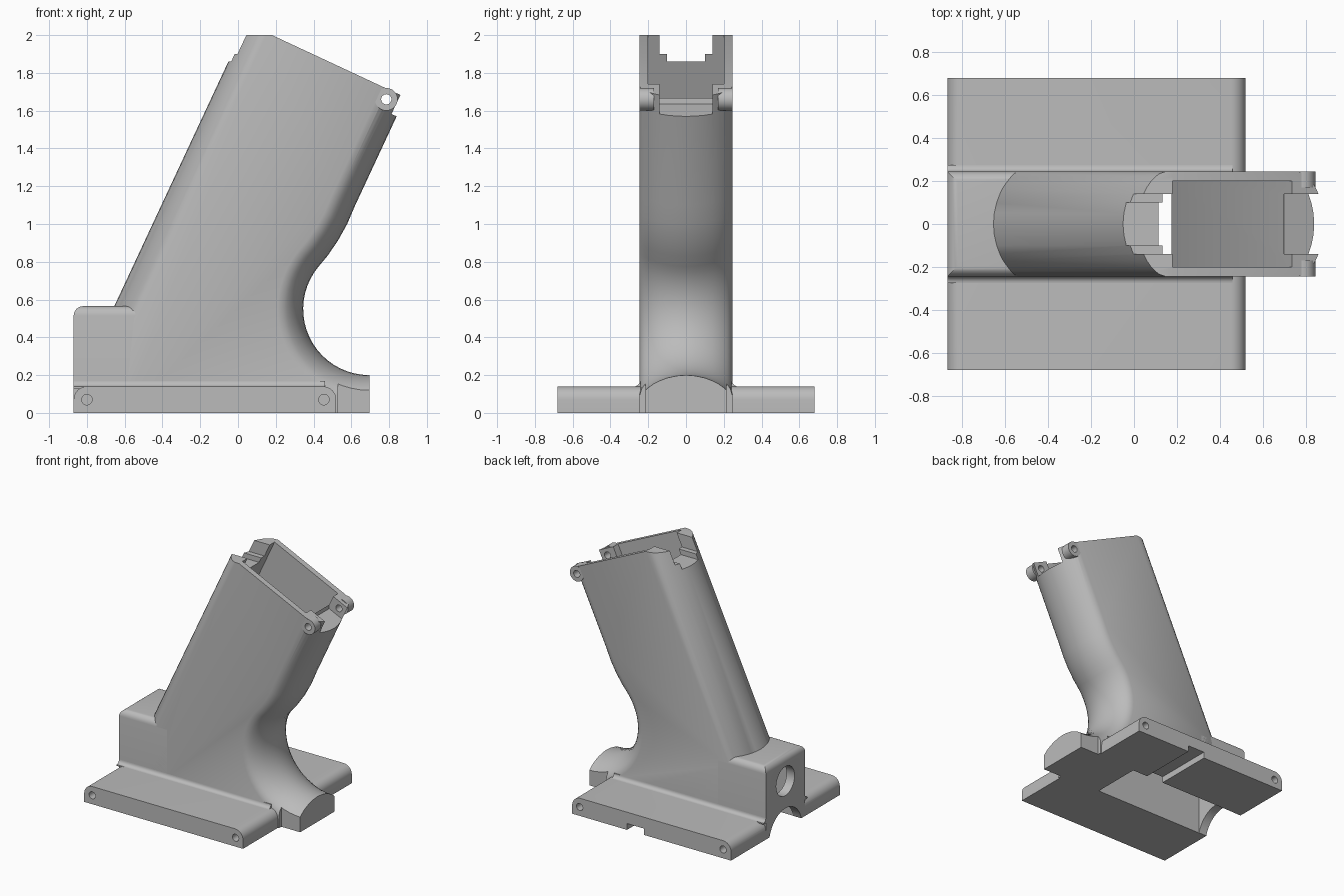
import bpy, bmesh, math
from mathutils import Vector

if "Cube" in bpy.data.objects:
    bpy.data.objects.remove(bpy.data.objects["Cube"])

TILT = math.tan(math.radians(25))
HALF = 0.245            # half width of the grip

grey = bpy.data.materials.new("plain_grey")
grey.use_nodes = True
grey.diffuse_color = (0.5, 0.5, 0.5, 1)
grey.node_tree.nodes["Principled BSDF"].inputs["Base Color"].default_value = (0.5, 0.5, 0.5, 1)


def loft(name, slices):
    """Skin a row of (y, xz outline) slices and cap both ends."""
    bm = bmesh.new()
    rings = [[bm.verts.new((p[0], y, p[1])) for p in pts] for y, pts in slices]
    n = len(rings[0])
    for a, b in zip(rings, rings[1:]):
        for i in range(n):
            j = (i + 1) % n
            bm.faces.new((a[i], a[j], b[j], b[i]))
    bm.faces.new(rings[0])
    bm.faces.new(rings[-1])
    bmesh.ops.recalc_face_normals(bm, faces=bm.faces)
    mesh = bpy.data.meshes.new(name)
    bm.to_mesh(mesh)
    bm.free()
    ob = bpy.data.objects.new(name, mesh)
    bpy.context.collection.objects.link(ob)
    mesh.materials.append(grey)
    return ob


def prism(name, pts, y0, y1):
    return loft(name, [(y0, pts), (y1, pts)])


def rect(x0, x1, z0, z1):
    return [(x0, z0), (x1, z0), (x1, z1), (x0, z1)]


def arc(cx, cz, r, a0, a1, steps):
    angles = [math.radians(a0 + (a1 - a0) * i / steps) for i in range(steps + 1)]
    return [(cx + r * math.cos(a), cz + r * math.sin(a)) for a in angles]


def circle(cx, cz, r, steps=32):
    return arc(cx, cz, r, 0, 360, steps)[:-1]


def cut(ob, cutters):
    for c in cutters:
        m = ob.modifiers.new("cut", "BOOLEAN")
        m.operation = "DIFFERENCE"
        m.solver = "EXACT"
        m.object = c
    dg = bpy.context.evaluated_depsgraph_get()
    mesh = bpy.data.meshes.new_from_object(ob.evaluated_get(dg))
    ob.modifiers.clear()
    ob.data = mesh


# Grip: curved front path, straight leaning back, crowned across the width
front_path = [Vector(p) for p in arc(0.695, 0.55, 0.35, 270, 140, 20)
              + [(0.473, 0.83), (0.528, 0.91), (0.578, 1.0), (0.621, 1.1)]]


def grip_outline(d):
    front = []
    for i, p in enumerate(front_path):
        t = (front_path[min(i + 1, len(front_path) - 1)] - front_path[max(i - 1, 0)]).normalized()
        front.append((p.x - t.y * d, p.y + t.x * d))
    front[0] = (0.695, 0.2 - d)
    side = 0.84 - d * 1.1
    x = (side + TILT * (0.43 + 0.18 * TILT)) / (1 + TILT ** 2)
    front.append((x, 2 - (x - 0.18) * TILT))
    back = lambda z: -0.655 + d + (z - 0.565) * TILT
    return front + [(0.18, 2), (back(2), 2), (back(0.5), 0.5), (-0.6, 0), (0.695, 0)]


crown = [(0, 0), (0.05, 0.004), (0.1, 0.015), (0.14, 0.03), (0.17, 0.045),
         (0.2, 0.066), (0.22, 0.085), (0.235, 0.105), (HALF, 0.135)]
crown = [(-y, d) for y, d in reversed(crown[1:])] + crown
grip = loft("grip", [(y, grip_outline(d)) for y, d in crown])

# Base plate with rounded upper edges
plate = prism("base_plate", [(-0.87, 0), (0.52, 0)] + arc(0.45, 0.07, 0.07, 0, 90, 8)
              + arc(-0.8, 0.07, 0.07, 90, 180, 8), -0.68, 0.68)

# Rear block with rounded top edges
block = prism("rear_block", rect(-0.87, -0.45, 0, 0.565), -HALF, HALF)
bm = bmesh.new()
bm.from_mesh(block.data)
top = [e for e in bm.edges if all(v.co.z > 0.5 for v in e.verts)]
bmesh.ops.bevel(bm, geom=top, offset=0.05, segments=6, profile=0.5, affect="EDGES")
bm.to_mesh(block.data)
bm.free()

# Fillets where the grip meets the plate
fillets = []
for s, side in ((-1, "right"), (1, "left")):
    ob = prism(side + "_fillet", rect(-0.87, 0.46, 0.13, 0.17), s * 0.24, s * 0.275)
    groove = prism("groove", circle(0, 0, 0.03), -1, 1)
    groove.rotation_euler = (0, 0, math.pi / 2)
    groove.location = (0, s * 0.275, 0.17)
    cut(ob, [groove])
    bpy.data.objects.remove(groove)
    fillets.append(ob)

# Hinge bosses at the upper front
bosses = [prism(side + "_hinge_boss", circle(0.785, 1.66, 0.06), s * 0.17, s * HALF)
          for s, side in ((-1, "right"), (1, "left"))]

# Cutters: the leaning well that opens into the base, and smaller openings
well = prism("well", [(0.175, -0.1), (0.175, 0.54), (0.175 + 1.66 * TILT, 2.2),
                      (0.18 + 0.2 * TILT, 2.2), (0.18 - 1.5 * TILT, 0.5),
                      (-0.8, 0.48), (-0.8, -0.1)], -0.2, 0.2)
front_gap = prism("front_gap", [(1.0, 1.495), (0.7, 1.635), (0.7, 2.1), (1.1, 2.1)], -0.14, 0.14)
rear_gap = prism("rear_gap", rect(-0.3, 0.2, 1.9, 2.1), -0.14, 0.14)
rear_slot = prism("rear_slot", rect(-0.3, 0.15, 1.86, 2.05), -0.1, 0.1)
hinge_hole = prism("hinge_hole", circle(0.785, 1.66, 0.027), -0.4, 0.4)
tongue_sides = [prism("tongue_side", rect(0.53, 0.9, -0.1, 0.16), s * 0.215, s * 0.4) for s in (-1, 1)]
cable_slot = prism("cable_slot", rect(-0.11, 0.04, -0.1, 0.05), 0.15, 0.8)
pin_holes = [prism("pin_hole", circle(x, 0.07, 0.028, 20), s * 0.5, s * 0.8)
             for x in (-0.8, 0.455) for s in (-1, 1)]
# Round port and arch through the rear wall
port = prism("port", circle(0, 0.37, 0.115), 0.7, 1.0)
arch = prism("arch", circle(0, -0.05, 0.205), 0.7, 1.0)
for ob in (port, arch):
    ob.rotation_euler = (0, 0, math.pi / 2)

cut(grip, [well, front_gap, rear_gap, rear_slot, hinge_hole, cable_slot] + tongue_sides)
cut(plate, [well, arch, cable_slot] + pin_holes)
cut(block, [well, port, arch])
for ob in bosses:
    cut(ob, [hinge_hole])
for ob in [well, front_gap, rear_gap, rear_slot, hinge_hole, cable_slot, port, arch] + tongue_sides + pin_holes:
    bpy.data.objects.remove(ob)

# Smooth the curved surfaces, keep hard edges
bpy.ops.object.select_all(action="DESELECT")
for ob in [grip, plate, block] + fillets + bosses:
    ob.select_set(True)
bpy.context.view_layer.objects.active = grip
bpy.ops.object.shade_smooth_by_angle(angle=math.radians(30))
